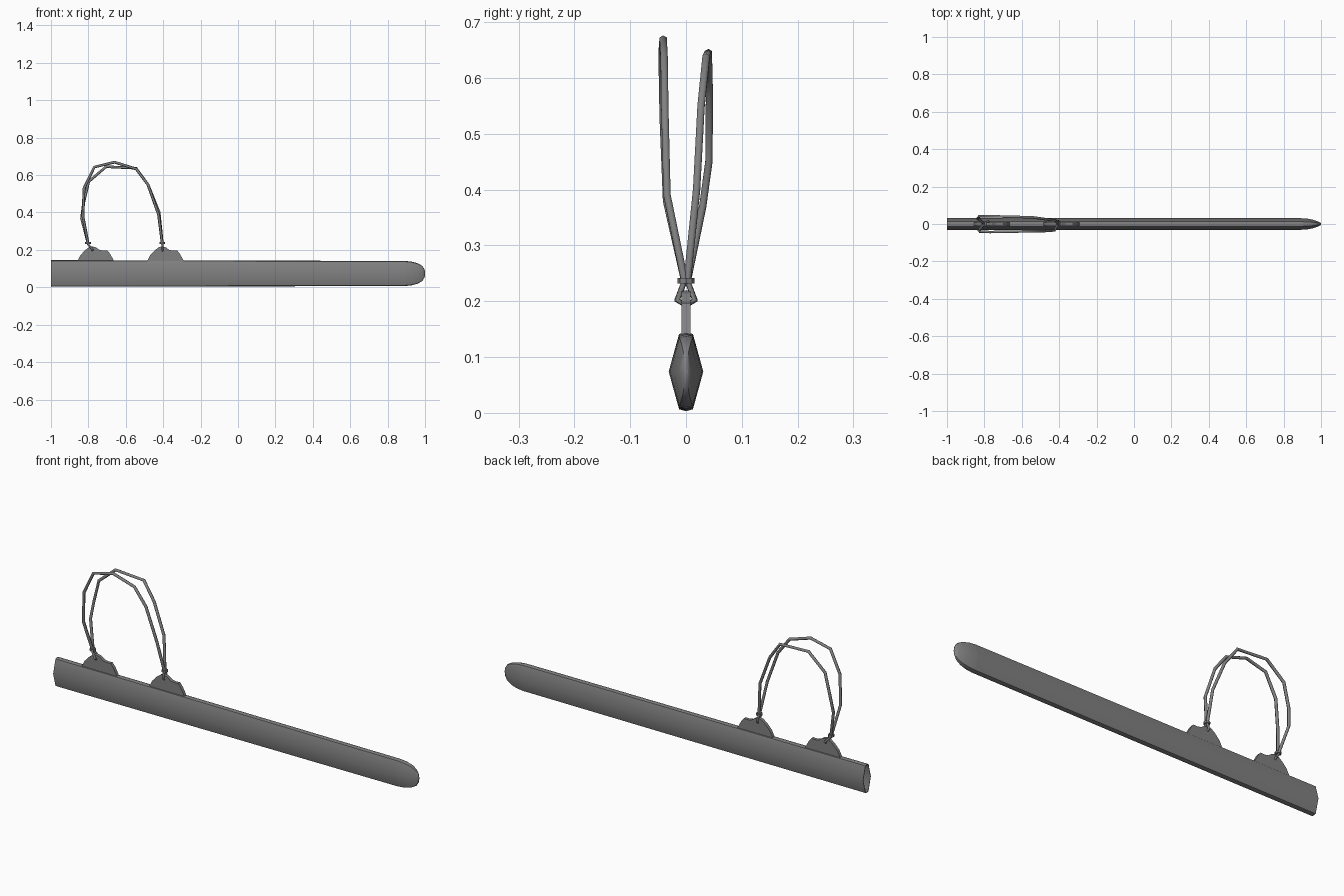
import bpy, bmesh, math
from mathutils import Vector

cube = bpy.data.objects.get("Cube")
if cube:
    bpy.data.objects.remove(cube)

grey = bpy.data.materials.new("plain grey")
grey.use_nodes = True
colour = (0.22, 0.22, 0.22, 1)
grey.diffuse_color = colour
grey.node_tree.nodes["Principled BSDF"].inputs["Base Color"].default_value = colour


def finish(bm, name, angle=40):
    bmesh.ops.recalc_face_normals(bm, faces=bm.faces)
    mesh = bpy.data.meshes.new(name)
    bm.to_mesh(mesh)
    bm.free()
    obj = bpy.data.objects.new(name, mesh)
    bpy.context.collection.objects.link(obj)
    mesh.materials.append(grey)
    bpy.ops.object.select_all(action="DESELECT")
    obj.select_set(True)
    bpy.context.view_layer.objects.active = obj
    bpy.ops.object.shade_smooth_by_angle(angle=math.radians(angle))
    return obj


def loft(bm, rings, close=False):
    """Skin a list of point rings, optionally closing both ends."""
    loops = [[bm.verts.new(p) for p in ring] for ring in rings]
    for a, b in zip(loops, loops[1:]):
        for i in range(len(a)):
            j = (i + 1) % len(a)
            bm.faces.new((a[i], a[j], b[j], b[i]))
    if close:
        bm.faces.new(loops[0])
        bm.faces.new(loops[-1])
    return loops


# Flattened cross-section shared by the sheath and its tip
SECTION = [(0, 1), (0.4, 0.95), (1, 0), (0.4, -0.95),
           (0, -1), (-0.4, -0.95), (-1, 0), (-0.4, 0.95)]


def section(x, half_width, half_height, mid=0.074):
    return [(x, y * half_width, mid + z * half_height) for y, z in SECTION]


# Hollow sheath, open at the mouth
bm = bmesh.new()
loft(bm, [section(0.895, 0.027, 0.062), section(-0.99, 0.027, 0.066),
          section(-1, 0.028, 0.067), section(-1, 0.031, 0.071),
          section(0, 0.031, 0.069), section(0.895, 0.031, 0.067)])
finish(bm, "sheath_body")

# Rounded tip
bm = bmesh.new()
tip = [(0.89, 0.031, 0.067), (0.925, 0.029, 0.064), (0.96, 0.022, 0.055),
       (0.985, 0.013, 0.041), (0.997, 0.007, 0.022), (1, 0.004, 0.008)]
loft(bm, [section(*ring) for ring in tip], close=True)
finish(bm, "sheath_tip")

# Hanging lugs: flat plates with a curved outline
LUG = [(-0.1, 0.13), (-0.096, 0.145), (-0.082, 0.172), (-0.058, 0.198),
       (-0.035, 0.215), (-0.02, 0.219), (0, 0.214), (0.02, 0.2),
       (0.04, 0.196), (0.062, 0.197), (0.077, 0.178), (0.095, 0.145), (0.1, 0.13)]


def lug(name, cx):
    bm = bmesh.new()
    loft(bm, [[(cx + x, y, z) for x, z in LUG] for y in (-0.008, 0.008)], close=True)
    finish(bm, name, 20)


def cord(name, points, radius=0.0075, sides=6):
    """Faceted cord swept along a path."""
    path = [Vector(p) for p in points]
    rings = []
    for i, p in enumerate(path):
        t = (path[min(i + 1, len(path) - 1)] - path[max(i - 1, 0)]).normalized()
        u = t.cross(Vector((0, 1, 0))).normalized()
        v = t.cross(u)
        rings.append([p + radius * (u * math.cos(a) + v * math.sin(a))
                      for a in (math.tau * k / sides for k in range(sides))])
    bm = bmesh.new()
    loft(bm, rings, close=True)
    finish(bm, name, 65)


def knot(name, x):
    bm = bmesh.new()
    bmesh.ops.create_cone(bm, cap_ends=True, segments=8,
                          radius1=0.015, radius2=0.015, depth=0.01)
    bmesh.ops.translate(bm, verts=bm.verts, vec=(x, 0, 0.237))
    finish(bm, name, 30)


# Lugs, each with a knot and a small cord loop through it
for label, lug_x, knot_x, hole_x in (("rear", -0.76, -0.802, -0.778),
                                     ("forward", -0.387, -0.405, -0.403)):
    lug(label + "_lug", lug_x)
    knot(label + "_knot", knot_x)
    for side, s in (("left", 1), ("right", -1)):
        cord(f"{label}_{side}_loop",
             [(knot_x, s * 0.003, 0.25), (knot_x, s * 0.005, 0.23),
              (hole_x, s * 0.016, 0.202), (hole_x, 0, 0.193)], 0.0055)

# Two slack carrying cords arching between the knots
cord("front_cord", [(-0.802, -0.002, 0.235), (-0.829, -0.035, 0.38),
                    (-0.823, -0.041, 0.53), (-0.768, -0.043, 0.643),
                    (-0.66, -0.041, 0.669), (-0.545, -0.039, 0.633),
                    (-0.482, -0.038, 0.55), (-0.425, -0.034, 0.39),
                    (-0.405, -0.002, 0.235)])
cord("back_cord", [(-0.802, 0.002, 0.235), (-0.836, 0.03, 0.37),
                   (-0.826, 0.041, 0.45), (-0.798, 0.042, 0.565),
                   (-0.705, 0.04, 0.645), (-0.545, 0.036, 0.637),
                   (-0.482, 0.027, 0.55), (-0.422, 0.019, 0.4),
                   (-0.405, 0.002, 0.235)])
